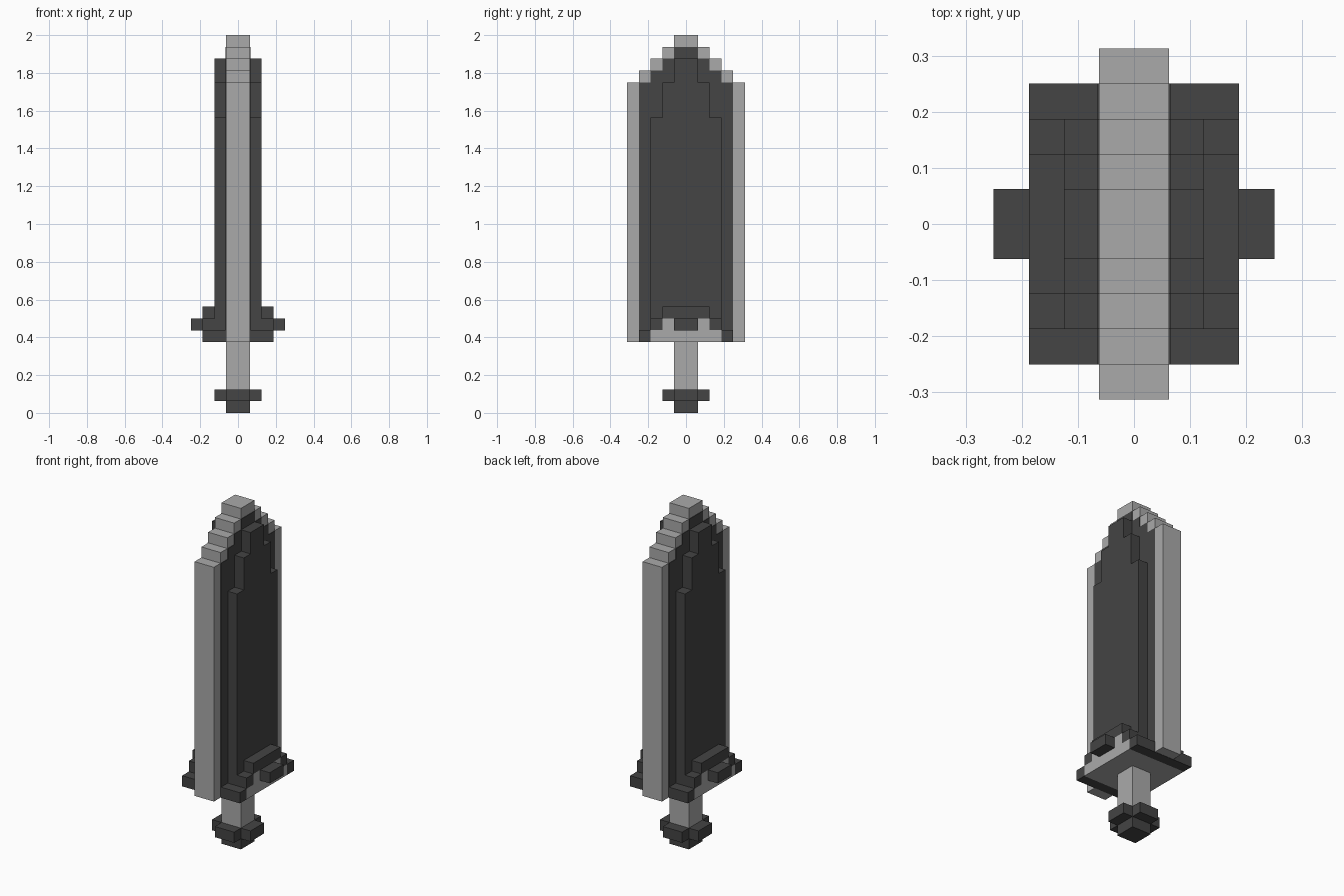
import bpy
import bmesh
from mathutils import Vector

cube = bpy.data.objects.get("Cube")
if cube:
    bpy.data.objects.remove(cube, do_unlink=True)

U = 1 / 16  # one block of the grid


def material(name, value):
    mat = bpy.data.materials.new(name)
    mat.use_nodes = True
    colour = (value, value, value, 1)
    mat.diffuse_color = colour
    bsdf = mat.node_tree.nodes["Principled BSDF"]
    bsdf.inputs["Base Color"].default_value = colour
    bsdf.inputs["Roughness"].default_value = 0.8
    return mat


LIGHT = material("light grey", 0.402)
DARK = material("dark grey", 0.058)


def prism(name, outline, low, high, axis, mat):
    """Extrude a 2D outline (in blocks) along x or z from low to high."""
    bm = bmesh.new()
    if axis == "x":
        pts = [(low, a, b) for a, b in outline]
        move = Vector((high - low, 0, 0))
    else:
        pts = [(a, b, low) for a, b in outline]
        move = Vector((0, 0, high - low))
    face = bm.faces.new([bm.verts.new(Vector(p) * U) for p in pts])
    result = bmesh.ops.extrude_face_region(bm, geom=[face])
    moved = [v for v in result["geom"] if isinstance(v, bmesh.types.BMVert)]
    bmesh.ops.translate(bm, verts=moved, vec=move * U)
    bmesh.ops.recalc_face_normals(bm, faces=bm.faces)
    mesh = bpy.data.meshes.new(name)
    bm.to_mesh(mesh)
    bm.free()
    mesh.materials.append(mat)
    obj = bpy.data.objects.new(name, mesh)
    bpy.context.collection.objects.link(obj)
    return obj


def stairs(steps, bottom):
    """Right half of a stepped outline; steps are (half width, top), widest first."""
    half, z = [], bottom
    for width, top in steps:
        half += [(width, z), (width, top)]
        z = top
    return half


def mirrored(half):
    return half + [(-a, b) for a, b in reversed(half)]


def square(r):
    return [(-r, -r), (r, -r), (r, r), (-r, r)]


# Blade: light core, thin dark inlay on both sides, raised dark panel
blade = stairs([(5, 28), (4, 29), (3, 30), (2, 31), (1, 32)], 6.02)
prism("blade", mirrored(blade), -1, 1, "x", LIGHT)
inlay = stairs([(4, 28), (3, 29), (2, 30), (1, 31)], 6.5)
prism("blade_inlay", mirrored(inlay), -1.04, 1.04, "x", DARK)
panel = stairs([(3, 25), (2, 28), (1, 30)], 6.5)
prism("blade_panel", mirrored(panel), -2, 2, "x", DARK)

# Guard: stepped dark arch over a light core, with a stud on each side
core = stairs([(3, 7), (2, 8)], 6)
arch = stairs([(4, 7), (3, 8), (2, 9)], 6)
prism("guard_core", mirrored(core), -3, 3, "x", LIGHT)
outer = mirrored(arch)
inner = mirrored(core)
prism("guard_arch", outer + inner[::-1], -3, 3, "x", DARK)
prism("guard_studs", [(-1, 7), (1, 7), (1, 8), (-1, 8)], -4, 4, "x", DARK)

# Grip
prism("grip", square(1), 1.5, 6.5, "z", LIGHT)

# Pommel: cross-shaped collar over a small square cap
cross = [(2, -1), (2, 1), (1, 1), (1, 2), (-1, 2), (-1, 1),
         (-2, 1), (-2, -1), (-1, -1), (-1, -2), (1, -2), (1, -1)]
prism("pommel_collar", cross, 1, 2, "z", DARK)
prism("pommel_cap", square(1), 0, 1, "z", DARK)
